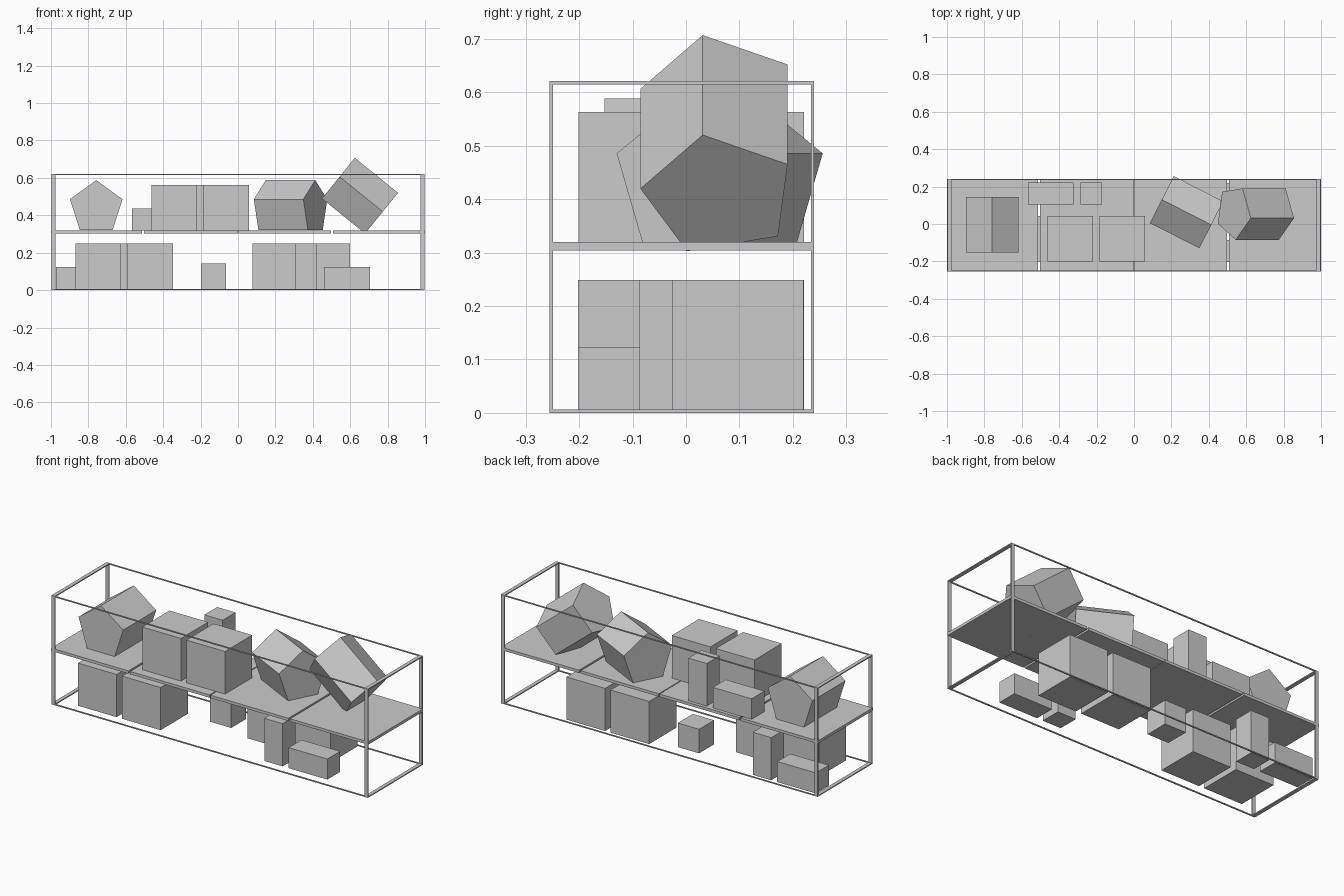
import bpy, bmesh, math
from mathutils import Matrix, Vector

if "Cube" in bpy.data.objects:
    bpy.data.objects.remove(bpy.data.objects["Cube"])


def box(name, x, y, z):
    """Box from (min, max) ranges on each axis."""
    bm = bmesh.new()
    bmesh.ops.create_cube(bm, size=1)
    for v in bm.verts:
        v.co = [r[0] + (c + 0.5) * (r[1] - r[0]) for c, r in zip(v.co, (x, y, z))]
    me = bpy.data.meshes.new(name)
    bm.to_mesh(me)
    bm.free()
    ob = bpy.data.objects.new(name, me)
    bpy.context.collection.objects.link(ob)
    return ob


def pentagon_block(name, centre, yaw=0, tilt=0, roll=0, r=0.148, length=0.297):
    """Pentagonal prism, axis along local x, one corner up before roll."""
    bm = bmesh.new()
    bmesh.ops.create_cone(bm, cap_ends=True, segments=5, radius1=r, radius2=r, depth=length)
    # put the prism axis on x with a corner on +z
    first = max(bm.verts, key=lambda v: v.co.y).co
    spin = math.pi / 2 - math.atan2(first.y, first.x)
    bm.transform(Matrix.Rotation(spin, 4, 'Z'))
    bm.transform(Matrix(((0, 0, 1, 0), (1, 0, 0, 0), (0, 1, 0, 0), (0, 0, 0, 1))))
    rot = (Matrix.Rotation(math.radians(yaw), 4, 'Z')
           @ Matrix.Rotation(math.radians(tilt), 4, 'Y')
           @ Matrix.Rotation(math.radians(roll), 4, 'X'))
    bm.transform(Matrix.Translation(Vector(centre)) @ rot)
    me = bpy.data.meshes.new(name)
    bm.to_mesh(me)
    bm.free()
    ob = bpy.data.objects.new(name, me)
    bpy.context.collection.objects.link(ob)
    return ob


def box_group(name, x, z, y0=-0.201, s=1):
    """Two cubes, a long box and a tall box; s=-1 turns the group half round."""
    parts = (("cube_a", (0, 0.244), (0, 0.245), 0.243),
             ("cube_b", (0.278, 0.522), (0, 0.245), 0.243),
             ("long_box", (-0.105, 0.139), (0.306, 0.422), 0.117),
             ("tall_box", (0.177, 0.293), (0.306, 0.422), 0.243))
    for part, px, py, h in parts:
        box(f"{name}_{part}", sorted(x + s * v for v in px),
            sorted(y0 + s * v for v in py), (z, z + h))


# Rack frame
YF, YB, TOP, T, W = -0.255, 0.24, 0.621, 0.006, 0.021
ends = ((-0.998, -0.998 + W), (0.998 - W, 0.998))
sides = ((YF, YF + T), (YB - T, YB))
levels = ((0, T), (TOP - T, TOP))
for ex in ends:
    for sy in sides:
        box("corner_post", ex, sy, (0, TOP))
    for lz in levels:
        box("side_rail", ex, (YF, YB), lz)
for sy in sides:
    for lz in levels:
        box("long_rail", (-0.998, 0.998), sy, lz)

# Shelf panels
for x0, x1 in ((-1, -0.513), (-0.502, -0.001), (0.004, 0.496), (0.507, 1)):
    box("shelf_panel", (x0, x1), (YF, YB), (0.304, 0.32))

# Box groups
box_group("upper", -0.463, 0.32)
box_group("lower_left", -0.869, 0.006)
box_group("lower_right", 0.6, 0.006, y0=0.22, s=-1)
box("small_cube", (-0.198, -0.064), (0.03, 0.165), (0.006, 0.143))

# Pentagonal blocks on the shelf
pentagon_block("block_left", (-0.758, -0.004, 0.44), yaw=90)
pentagon_block("block_turned", (0.281, 0.063, 0.44), yaw=-27)
pentagon_block("block_tilted", (0.649, 0.062, 0.501), tilt=39, roll=12)
